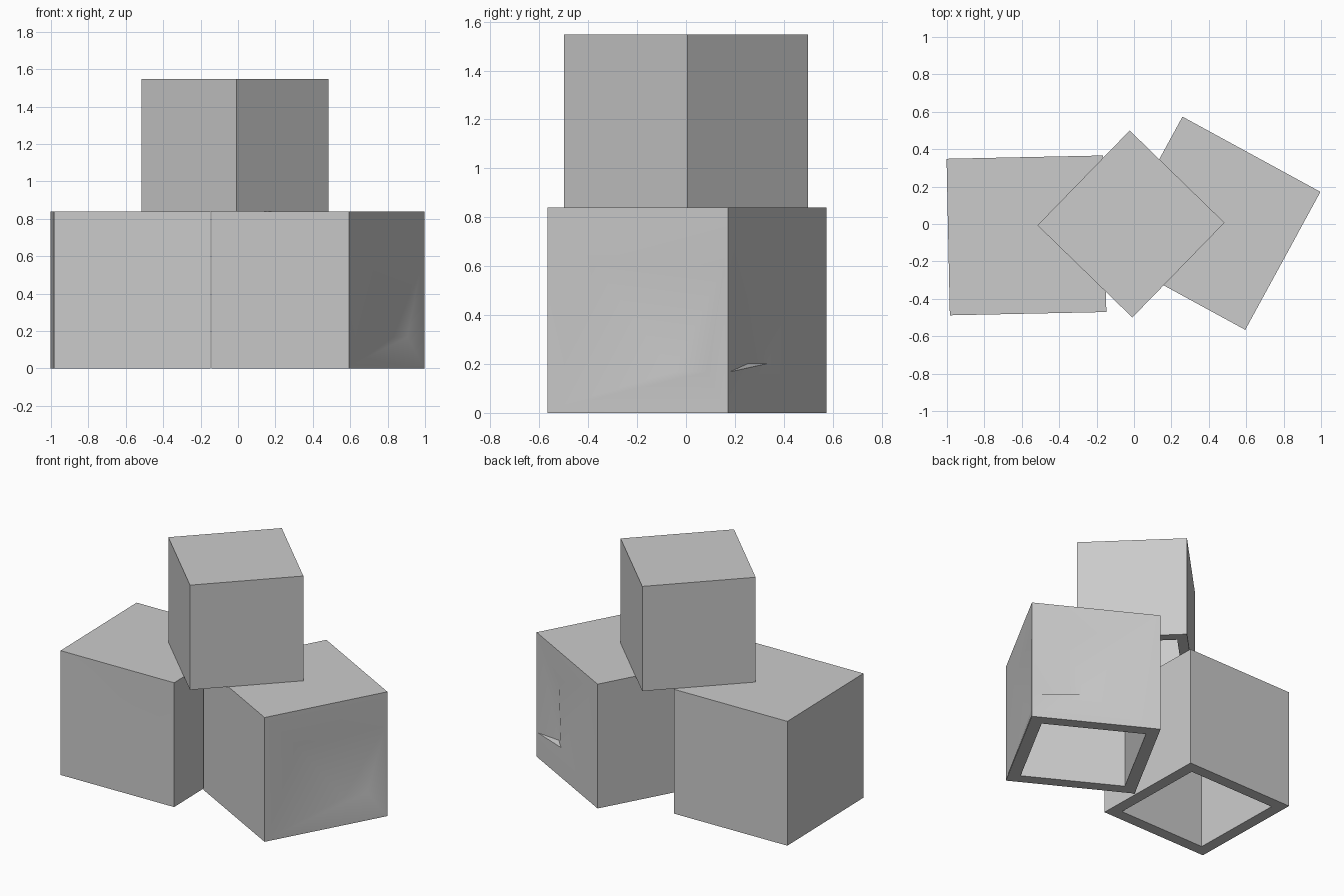
import bpy, bmesh, math

if "Cube" in bpy.data.objects:
    bpy.data.objects.remove(bpy.data.objects["Cube"])

grey = bpy.data.materials.new("light grey")
grey.diffuse_color = (0.6, 0.6, 0.6, 1)
grey.use_nodes = True
grey.node_tree.nodes["Principled BSDF"].inputs["Base Color"].default_value = grey.diffuse_color


def square(size, z):
    h = size / 2
    return [(-h, -h, z), (h, -h, z), (h, h, z), (-h, h, z)]


def dented_side(bm, low, high, i, dent):
    """Side wall with a creased hollow: frame corners, region corners, crease ends, depth."""
    frame, region, crease, depth = dent
    j = (i + 1) % 4
    a, along, up = low[i].co, low[j].co - low[i].co, high[i].co - low[i].co
    inward = up.cross(along).normalized()
    corner = {(0, 0): low[i], (1, 0): low[j], (1, 1): high[j], (0, 1): high[i]}
    c = [corner[k] for k in frame]
    r = [bm.verts.new(a + along * u + up * v) for u, v in region]
    p, q = [bm.verts.new(a + along * u + up * v + inward * depth) for u, v in crease]
    for k in range(4):
        n = (k + 1) % 4
        bm.faces.new((c[k], c[n], r[n], r[k]))
    for face in ((r[0], r[1], q, p), (r[1], r[2], q), (r[2], r[3], p, q), (r[3], r[0], p)):
        bm.faces.new(face)


def box(name, size, height, centre, angle, dents={}):
    """Thick-walled box with an open bottom."""
    bm = bmesh.new()
    wall = size * 0.095
    inner = size - 2 * wall
    low, high, rim, ceiling = [
        [bm.verts.new(co) for co in square(s, z)]
        for s, z in ((size, 0), (size, height), (inner, 0), (inner, height - wall))]
    bm.faces.new(high)
    bm.faces.new(ceiling)
    for i in range(4):
        j = (i + 1) % 4
        if i in dents:
            dented_side(bm, low, high, i, dents[i])
        else:
            bm.faces.new((low[i], low[j], high[j], high[i]))
        bm.faces.new((low[j], low[i], rim[i], rim[j]))          # bottom rim
        bm.faces.new((rim[j], rim[i], ceiling[i], ceiling[j]))  # cavity wall
    bmesh.ops.recalc_face_normals(bm, faces=bm.faces)
    mesh = bpy.data.meshes.new(name)
    bm.to_mesh(mesh)
    bm.free()
    mesh.materials.append(grey)
    obj = bpy.data.objects.new(name, mesh)
    bpy.context.collection.objects.link(obj)
    obj.location = centre
    obj.rotation_euler.z = math.radians(angle)
    bpy.ops.object.select_all(action='DESELECT')
    obj.select_set(True)
    bpy.context.view_layer.objects.active = obj
    bpy.ops.object.shade_smooth_by_angle(angle=math.radians(30))


# Dents: a low crease, a tall crease and a very shallow one
upright = [(0, 0), (1, 0), (1, 1), (0, 1)]
sideways = [(0, 1), (0, 0), (1, 0), (1, 1)]
low_dent = (upright, [(.02, .02), (.98, .02), (.98, .72), (.26, .72)],
            [(.67, .2), (.86, .2)], 0.04)
tall_dent = (sideways, [(.02, .98), (.02, .2), (.4, .24), (.96, .98)],
             [(.28, .71), (.28, .24)], 0.035)
faint_dent = (upright, [(.3, .6), (.97, .55), (.98, .98), (.25, .98)],
              [(.6, .8), (.8, .78)], 0.006)

# Two large boxes below, one small box on top
box("left_box", 0.837, 0.84, (-0.575, -0.061, 0), 1.2, {0: faint_dent})
box("right_box", 0.84, 0.84, (0.427, 0.004, 0), -28.6, {1: low_dent, 2: tall_dent})
box("top_box", 0.707, 0.708, (-0.016, 0, 0.84), -44.2)
